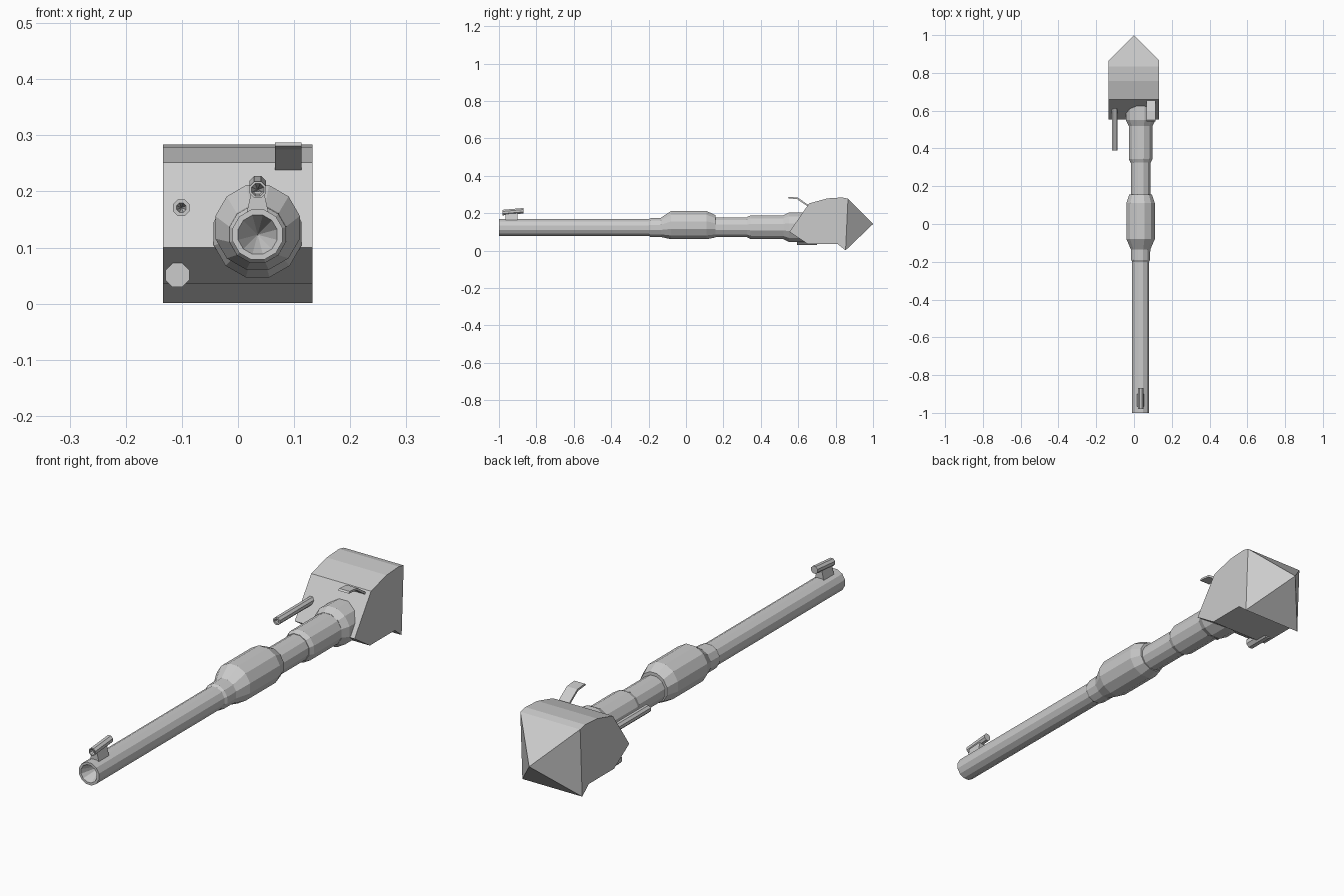
import bpy, bmesh, math

if "Cube" in bpy.data.objects:
    bpy.data.objects.remove(bpy.data.objects["Cube"])


def loft(name, loops, tip=None, start_cap=True, end_cap=True):
    """Skin a series of equal-length point loops; optional pointed end."""
    bm = bmesh.new()
    rows = [[bm.verts.new(p) for p in loop] for loop in loops]
    n = len(rows[0])
    for a, b in zip(rows, rows[1:]):
        for i in range(n):
            j = (i + 1) % n
            bm.faces.new((a[i], a[j], b[j], b[i]))
    if start_cap:
        bm.faces.new(rows[0])
    if tip:
        t = bm.verts.new(tip)
        for i in range(n):
            bm.faces.new((rows[-1][i], rows[-1][(i + 1) % n], t))
    elif end_cap:
        bm.faces.new(rows[-1])
    bmesh.ops.recalc_face_normals(bm, faces=bm.faces)
    mesh = bpy.data.meshes.new(name)
    bm.to_mesh(mesh)
    bm.free()
    ob = bpy.data.objects.new(name, mesh)
    bpy.context.collection.objects.link(ob)
    return ob


def ring(x, y, z, r, n):
    """Circle facing along y."""
    return [(x + r * math.cos(math.tau * (i + .5) / n), y,
             z + r * math.sin(math.tau * (i + .5) / n)) for i in range(n)]


def lathe(name, stations, n=12, **kw):
    """Stations are (y, centre z, radius) about the gun axis."""
    return loft(name, [ring(GX, y, z, r, n) for y, z, r in stations], **kw)


def open_tube(name, x, y0, z0, y1, z1, r, hole, depth, n):
    """Tube with a bored front end that closes to a point inside."""
    return loft(name, [ring(x, y1, z1, r, n), ring(x, y0, z0, r, n),
                       ring(x, y0, z0, hole, n)], tip=(x, y0 + depth, z0))


def slab(name, profile, x0, x1):
    """Side profile (y, z) extruded across x."""
    return loft(name, [[(x, y, z) for y, z in profile] for x in (x0, x1)])


GX = 0.035

# Barrel with bored muzzle
open_tube("barrel", GX, -1.0, .123, -.15, .123, .046, .036, .09, 12)

# Bore evacuator, slightly raised above the barrel axis
lathe("bore_evacuator", [(-.2, .123, .046), (-.19, .123, .052),
                         (-.135, .124, .053), (-.08, .136, .078),
                         (.11, .136, .078), (.157, .13, .062)])

# Stepped rear sleeves
lathe("rear_tube", [(.14, .125, .054), (.36, .125, .054)])
lathe("recoil_sleeve", [(.325, .125, .056), (.345, .125, .065),
                        (.56, .125, .065)])
lathe("collar", [(.52, .125, .066), (.55, .125, .081), (.66, .125, .081)])

# Wedge-shaped mantlet body
slab("mantlet", [(.553, .1), (.658, .252), (.757, .279), (.835, .284),
                 (.866, .277), (.853, .001), (.81, .036), (.65, .036)],
     -.134, .133)

# Pyramid at the back of the mantlet
loft("mantlet_back", [[(-.134, .866, .277), (.133, .866, .277),
                       (.133, .853, .001), (-.134, .853, .001)]],
     tip=(0, 1.0, .142), start_cap=False)

# Coaxial gun
open_tube("coaxial_gun", -.101, .39, .171, .64, .171, .016, .009, .04, 8)

# Lower plug set into the chin
loft("chin_plug", [ring(-.108, y, .051, .023, 8) for y in (.593, .70)])

# Bent sight guard on the mantlet top
slab("sight_guard", [(.543, .281), (.55, .287), (.598, .283), (.655, .243),
                     (.648, .238), (.594, .275), (.55, .279)], .066, .113)

# Muzzle reference sight: tapered post and tilted tube
loft("sight_post", [[(GX - w, -.965, z), (GX + w, -.965, z),
                     (GX + w, -.90, z), (GX - w, -.90, z)]
                    for z, w in ((.155, .021), (.2, .011))])
open_tube("muzzle_sight", GX, -.98, .203, -.868, .213, .016, .012, .05, 8)
